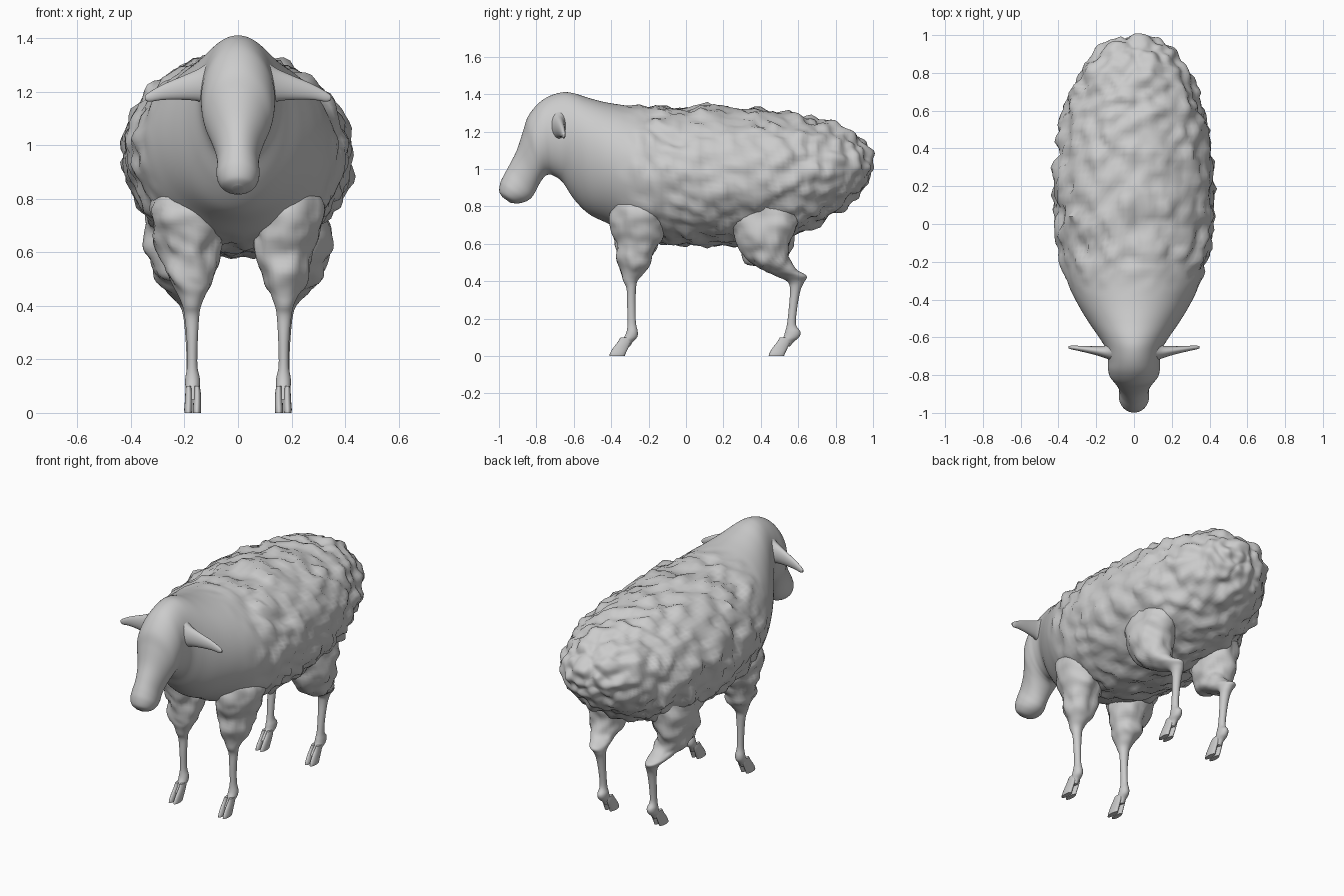
import bpy, bmesh, math
from mathutils import Vector, noise

if "Cube" in bpy.data.objects:
    bpy.data.objects.remove(bpy.data.objects["Cube"])

grey = bpy.data.materials.new("wool_grey")
grey.use_nodes = True
grey.diffuse_color = (0.6, 0.6, 0.6, 1)
grey.node_tree.nodes["Principled BSDF"].inputs["Base Color"].default_value = (0.6, 0.6, 0.6, 1)


def smoothstep(a, b, x):
    t = min(1, max(0, (x - a) / (b - a)))
    return t * t * (3 - 2 * t)


def refine(rows, steps):
    """Catmull-Rom curve through the station rows."""
    rows = [Vector(r) for r in rows]
    out = []
    for i in range(len(rows) - 1):
        p, a, b, n = rows[max(i - 1, 0)], rows[i], rows[i + 1], rows[min(i + 2, len(rows) - 1)]
        for k in range(steps):
            t = k / steps
            out.append(a + (b - p) * (t / 2) + (p * 2 - a * 5 + b * 4 - n) * (t * t / 2)
                       + (a * 3 - p - b * 3 + n) * (t ** 3 / 2))
    return out + [rows[-1]]


def loft(name, rows, section, sides=24, steps=4, wool=None, amp=0.0):
    """Skin oval rings; section turns a row into centre and two half axes."""
    bm = bmesh.new()
    rings = []
    for row in refine(rows, steps):
        c, u, v = section(row)
        angles = [math.tau * i / sides for i in range(sides)]
        rings.append([bm.verts.new(c + u * math.cos(a) + v * math.sin(a)) for a in angles])
    for r, s in zip(rings, rings[1:]):
        for i in range(sides):
            j = (i + 1) % sides
            bm.faces.new((r[i], r[j], s[j], s[i]))
    bm.faces.new(rings[0])
    bm.faces.new(rings[-1])
    bmesh.ops.recalc_face_normals(bm, faces=bm.faces)
    bm.normal_update()
    if wool:
        # Lumpy fleece: rounded tufts plus soft swells
        moves = []
        for v in bm.verts:
            p = Vector((v.co.x * 7, v.co.y * 11, v.co.z * 7))
            p += noise.noise_vector(v.co * 6) * 0.6
            tuft = 0.45 - noise.voronoi(p)[0][0]
            moves.append(v.normal * amp * wool(v.co) * (tuft + 0.6 * noise.noise(v.co * 16)))
        for v, m in zip(bm.verts, moves):
            v.co += m
    mesh = bpy.data.meshes.new(name)
    bm.to_mesh(mesh)
    bm.free()
    mesh.materials.append(grey)
    ob = bpy.data.objects.new(name, mesh)
    bpy.context.collection.objects.link(ob)
    bpy.ops.object.select_all(action="DESELECT")
    ob.select_set(True)
    bpy.context.view_layer.objects.active = ob
    bpy.ops.object.shade_smooth_by_angle(angle=math.radians(60))
    return ob


# Body, neck and head: back point (y, z), belly point (y, z), half width
def body_ring(r):
    top, low = Vector((0, r[0], r[1])), Vector((0, r[2], r[3]))
    return (top + low) / 2, Vector((r[4], 0, 0)), (top - low) / 2


body_rows = [
    (1.0, 1.04, 1.0, 1.02, .01), (.985, 1.1, .985, .96, .09), (.95, 1.16, .95, .89, .17),
    (.88, 1.21, .88, .82, .24), (.75, 1.26, .75, .73, .315), (.6, 1.29, .6, .65, .37),
    (.4, 1.32, .4, .6, .41), (.15, 1.335, .15, .59, .425), (-.1, 1.335, -.1, .6, .41),
    (-.3, 1.34, -.3, .65, .355), (-.42, 1.355, -.42, .71, .3), (-.52, 1.38, -.52, .76, .24),
    (-.6, 1.405, -.6, .84, .185), (-.66, 1.41, -.66, .93, .15), (-.73, 1.39, -.71, .965, .138),
    (-.79, 1.35, -.735, .97, .138), (-.845, 1.28, -.755, .96, .13), (-.872, 1.2, -.775, .935, .11),
    (-.905, 1.1, -.795, .9, .088), (-.945, 1.02, -.81, .87, .078), (-.975, .965, -.83, .843, .08),
    (-.993, .925, -.86, .825, .077), (-.998, .88, -.9, .816, .058), (-.982, .85, -.94, .82, .02)]
loft("body_and_head", body_rows, body_ring, sides=96, steps=7,
     wool=lambda p: smoothstep(-.4, -.1, p.y), amp=.045)


# Horizontal leg rings: height, front and rear y, inner and outer x
def leg_ring(side):
    def ring(r):
        z, y0, y1, x0, x1 = r
        return (Vector((side * (x0 + x1) / 2, (y0 + y1) / 2, z)),
                Vector(((x1 - x0) / 2, 0, 0)), Vector((0, (y1 - y0) / 2, 0)))
    return ring


front_rows = [
    (.86, -.36, -.08, .12, .28), (.76, -.4, -.08, .07, .325), (.68, -.39, -.11, .055, .315),
    (.6, -.375, -.145, .065, .29), (.5, -.36, -.19, .095, .26), (.44, -.345, -.23, .12, .225),
    (.4, -.335, -.26, .138, .208), (.36, -.318, -.267, .145, .2), (.28, -.315, -.27, .15, .192),
    (.18, -.312, -.268, .152, .19), (.13, -.318, -.258, .143, .197), (.1, -.332, -.262, .143, .197),
    (.075, -.35, -.285, .148, .192), (.05, -.37, -.3, .15, .19)]
hind_rows = [
    (.88, .28, .6, .14, .3), (.76, .23, .6, .1, .345), (.66, .25, .58, .1, .35),
    (.57, .29, .56, .115, .335), (.5, .34, .565, .13, .305), (.455, .42, .6, .14, .27),
    (.425, .49, .645, .143, .24), (.395, .545, .632, .145, .215), (.35, .556, .612, .148, .203),
    (.26, .55, .595, .152, .195), (.17, .54, .588, .152, .192), (.13, .53, .612, .143, .197),
    (.1, .52, .604, .143, .197), (.075, .495, .575, .148, .192), (.05, .475, .555, .15, .19)]
toe_rows = [(.1, .06, .12, -.01, .01), (.075, .045, .115, -.014, .012), (.04, .018, .1, -.015, .014),
            (.015, .004, .088, -.015, .016), (0, 0, .082, -.014, .015)]


# Ear rings: distance out, front and rear y, lower and upper z
def ear_ring(side):
    def ring(r):
        x, y0, y1, z0, z1 = r
        return (Vector((side * x, (y0 + y1) / 2, (z0 + z1) / 2)),
                Vector((0, (y1 - y0) / 2, 0)), Vector((0, 0, (z1 - z0) / 2)))
    return ring


ear_rows = [(.09, -.74, -.6, 1.13, 1.33), (.14, -.715, -.64, 1.162, 1.29),
            (.2, -.695, -.647, 1.17, 1.262), (.28, -.675, -.645, 1.17, 1.228),
            (.33, -.664, -.644, 1.163, 1.2), (.348, -.658, -.648, 1.17, 1.185)]

for label, side in (("left", 1), ("right", -1)):
    for end, rows, toe_y in (("front", front_rows, -.41), ("hind", hind_rows, .442)):
        loft(f"{end}_leg_{label}", rows, leg_ring(side), sides=32, steps=6,
             wool=lambda p: smoothstep(.4, .52, p.z), amp=.03)
        # Cloven hoof: two toes beside the leg's centre line
        for toe, offset in (("inner", .153), ("outer", .185)):
            hoof = [(z, y0 + toe_y, y1 + toe_y, x0 + offset, x1 + offset)
                    for z, y0, y1, x0, x1 in toe_rows]
            loft(f"{end}_hoof_{toe}_{label}", hoof, leg_ring(side), sides=16)
    loft(f"ear_{label}", ear_rows, ear_ring(side))
